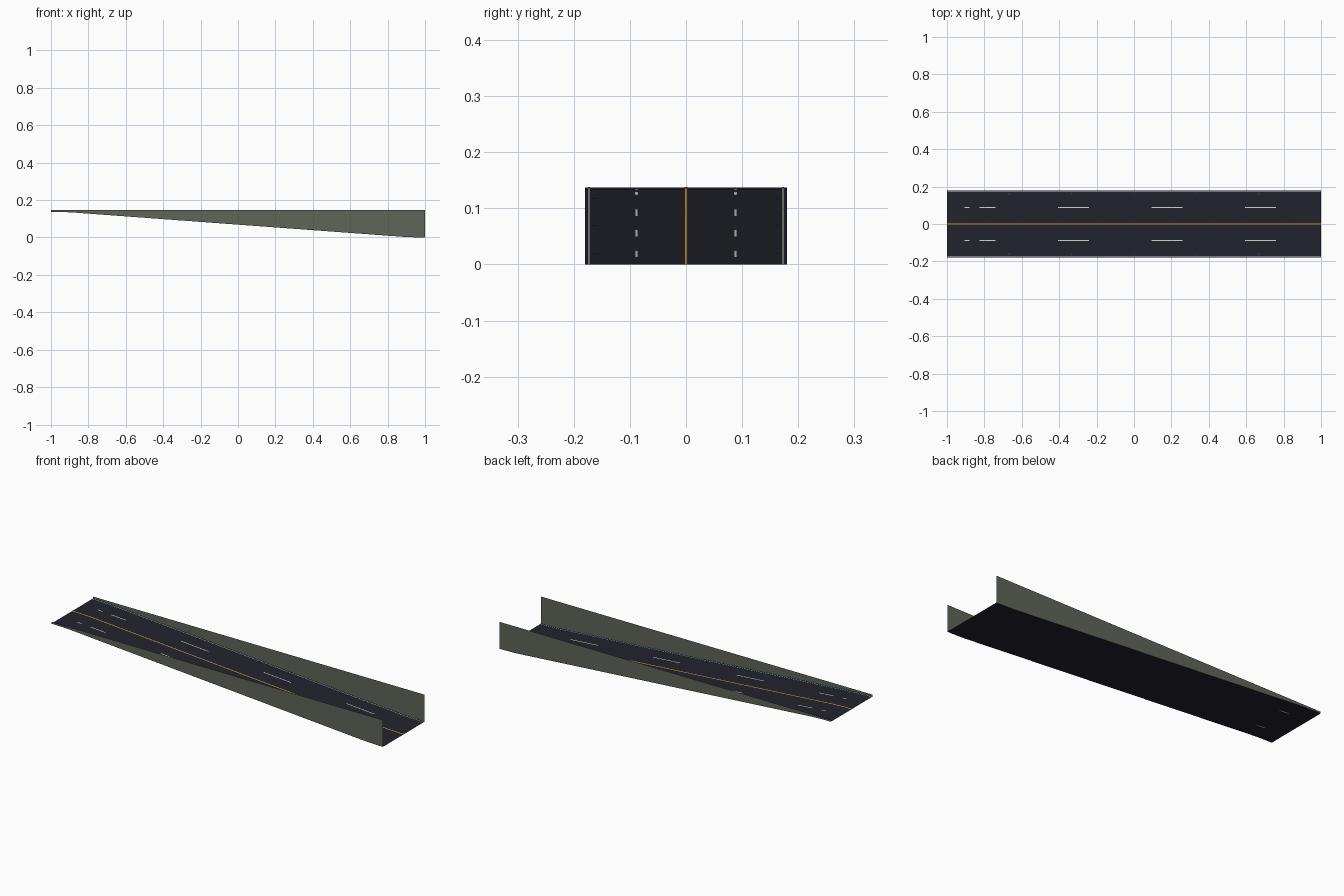
import bpy

if "Cube" in bpy.data.objects:
    bpy.data.objects.remove(bpy.data.objects["Cube"], do_unlink=True)

HALF_W, TOP, HIGH = 0.18, 0.147, 0.137
BEND = 0.14                      # length of the easing curve at each end
SLOPE = HIGH / (2 - BEND)


def material(name, rgb):
    m = bpy.data.materials.new(name)
    m.use_nodes = True
    m.diffuse_color = (*rgb, 1)
    m.node_tree.nodes["Principled BSDF"].inputs["Base Color"].default_value = (*rgb, 1)
    return m


asphalt = material("asphalt", (0.017, 0.017, 0.027))
concrete = material("grey green concrete", (0.115, 0.13, 0.1))
white = material("white paint", (0.7, 0.7, 0.66))
yellow = material("yellow paint", (0.6, 0.36, 0.06))
teal = material("teal strip", (0.04, 0.35, 0.27))
iron = material("drain iron", (0.05, 0.05, 0.055))


def road_z(x):
    """Straight slope eased into level ground at both ends."""
    if x < -1 + BEND:
        return HIGH - SLOPE * (x + 1) ** 2 / (2 * BEND)
    if x > 1 - BEND:
        return SLOPE * (1 - x) ** 2 / (2 * BEND)
    return SLOPE * (1 - BEND / 2 - x)


STATIONS = [-1 + BEND * i / 4 for i in range(5)]
STATIONS += [-x for x in reversed(STATIONS)]


def ribbon(name, mat, edge_a, edge_b, xs=STATIONS):
    """Sheet between two edges, each a function x -> (y, z)."""
    verts = [(x, *edge(x)) for x in xs for edge in (edge_a, edge_b)]
    faces = [(2 * i, 2 * i + 2, 2 * i + 3, 2 * i + 1) for i in range(len(xs) - 1)]
    mesh = bpy.data.meshes.new(name)
    mesh.from_pydata(verts, [], faces)
    mesh.materials.append(mat)
    obj = bpy.data.objects.new(name, mesh)
    bpy.context.collection.objects.link(obj)
    return obj


def stripe(name, mat, y, width, lift, xs=STATIONS):
    """Marking that lies on the road."""
    ribbon(name, mat,
           lambda x: (y - width / 2, road_z(x) + lift),
           lambda x: (y + width / 2, road_z(x) + lift), xs)


# Road deck and centre line
stripe("road_deck", asphalt, 0, 2 * HALF_W, 0)
stripe("centre_line", yellow, 0, 0.006, 0.0005)

for side, s in (("left", 1), ("right", -1)):
    # Retaining wall with a level top
    ribbon(f"{side}_wall", concrete,
           lambda x: (s * HALF_W, road_z(x)), lambda x: (s * HALF_W, TOP))
    # Thin strip along the inner foot of the wall
    y = s * (HALF_W - 0.0006)
    ribbon(f"{side}_wall_strip", teal,
           lambda x: (y, road_z(x)), lambda x: (y, road_z(x) + 0.003))
    # Edge line, straight lane dashes and drains
    stripe(f"{side}_edge_line", white, s * 0.173, 0.003, 0.0005)
    for i in range(4):
        x = -0.907 + i * 0.5
        stripe(f"{side}_lane_dash_{i + 1}", white, s * 0.088, 0.005, 0.0003, [x, x + 0.167])
    for i in range(5):
        x = (i - 2) / 3
        stripe(f"{side}_drain_{i + 1}", iron, s * 0.163, 0.008, 0.0005, [x - 0.003, x + 0.003])
